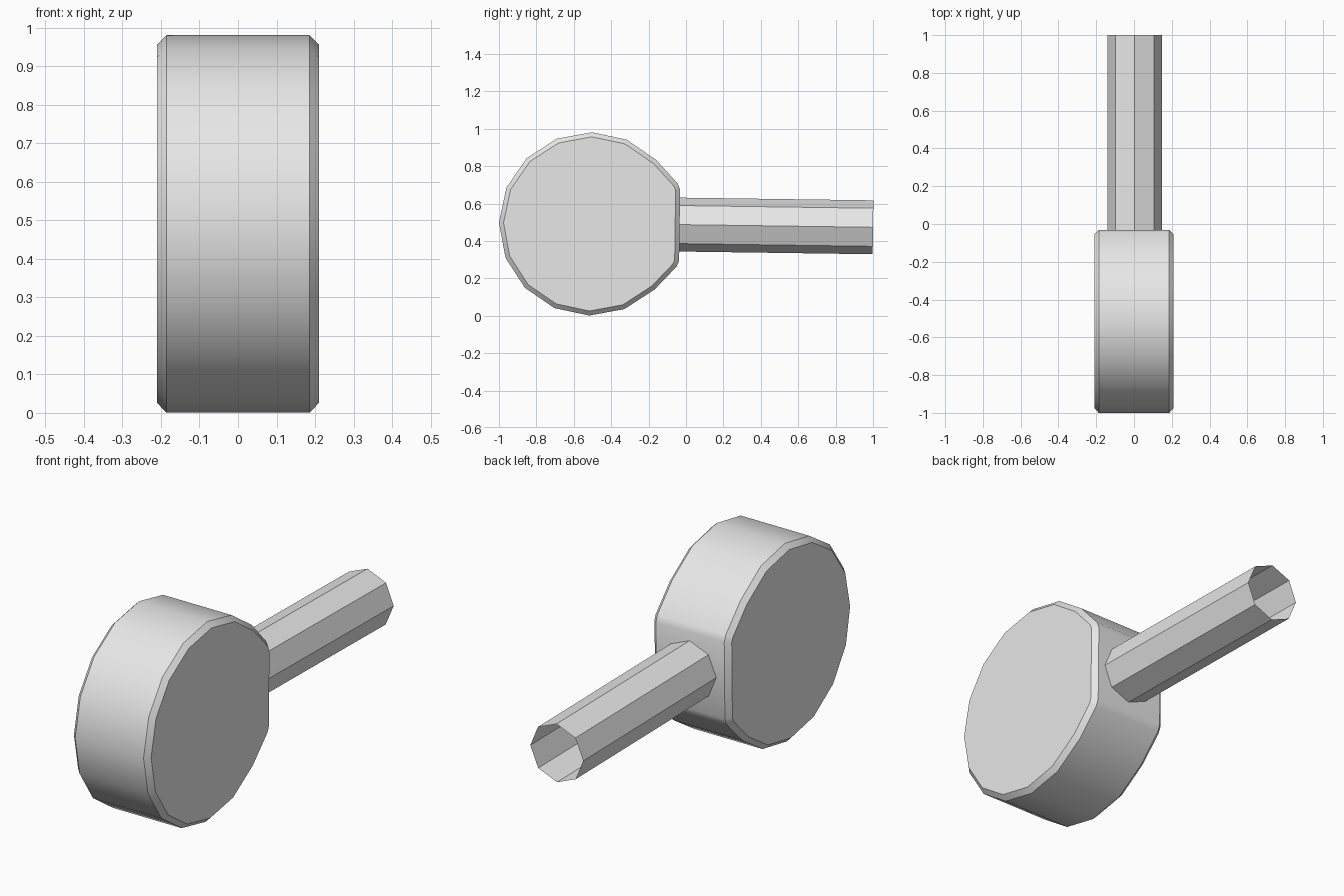
import bpy, bmesh, math
from mathutils import Matrix, Vector

cube = bpy.data.objects.get("Cube")
if cube:
    bpy.data.objects.remove(cube)

GREY = (0.8, 0.8, 0.8, 1)
grey = bpy.data.materials.new("plain_grey")
grey.use_nodes = True
grey.diffuse_color = GREY
grey.node_tree.nodes["Principled BSDF"].inputs["Base Color"].default_value = GREY

# Shared frame: centre of the head, with the whole tool tipped slightly down
CENTRE = Vector((0, -0.51, 0.491))
TIP = Matrix.Translation(CENTRE) @ Matrix.Rotation(math.radians(-0.8), 4, 'X')


def finish(name, bm):
    bmesh.ops.recalc_face_normals(bm, faces=bm.faces)
    bm.transform(TIP)
    mesh = bpy.data.meshes.new(name)
    bm.to_mesh(mesh)
    bm.free()
    mesh.materials.append(grey)
    obj = bpy.data.objects.new(name, mesh)
    bpy.context.collection.objects.link(obj)
    bpy.ops.object.select_all(action='DESELECT')
    obj.select_set(True)
    bpy.context.view_layer.objects.active = obj
    bpy.ops.object.shade_smooth_by_angle(angle=math.radians(30))
    return obj


# Head: sixteen-sided disc with a flat at the back and chamfered rims
RADIUS, HALF_WIDTH, CHAMFER = 0.49, 0.21, 0.024
outline = [(0.476, -0.19), (0.476, 0.19), (0.463, 0.222)]
for i in range(2, 15):
    a = math.tau * i / 16
    outline.append((RADIUS * math.cos(a), RADIUS * math.sin(a)))
outline.append((0.463, -0.222))

bm = bmesh.new()
cap = bm.faces.new([bm.verts.new((-HALF_WIDTH, y, z)) for y, z in outline])
extruded = bmesh.ops.extrude_face_region(bm, geom=[cap], use_keep_orig=True)
new_verts = [v for v in extruded["geom"] if isinstance(v, bmesh.types.BMVert)]
bmesh.ops.translate(bm, verts=new_verts, vec=(2 * HALF_WIDTH, 0, 0))
bmesh.ops.recalc_face_normals(bm, faces=bm.faces)
rims = [e for e in bm.edges if abs(e.verts[0].co.x - e.verts[1].co.x) < 0.001]
bmesh.ops.bevel(bm, geom=rims, offset=CHAMFER, segments=1, affect='EDGES')
finish("head", bm)

# Handle: open eight-sided tube running from the flat to the back
START, END = 0.47, 1.51
bm = bmesh.new()
bmesh.ops.create_cone(bm, cap_ends=False, segments=8, radius1=0.144,
                      radius2=0.144, depth=END - START)
bm.transform(Matrix.Translation((0.003, (START + END) / 2, 0.003))
             @ Matrix.Rotation(math.radians(-90), 4, 'X'))
finish("handle", bm)
